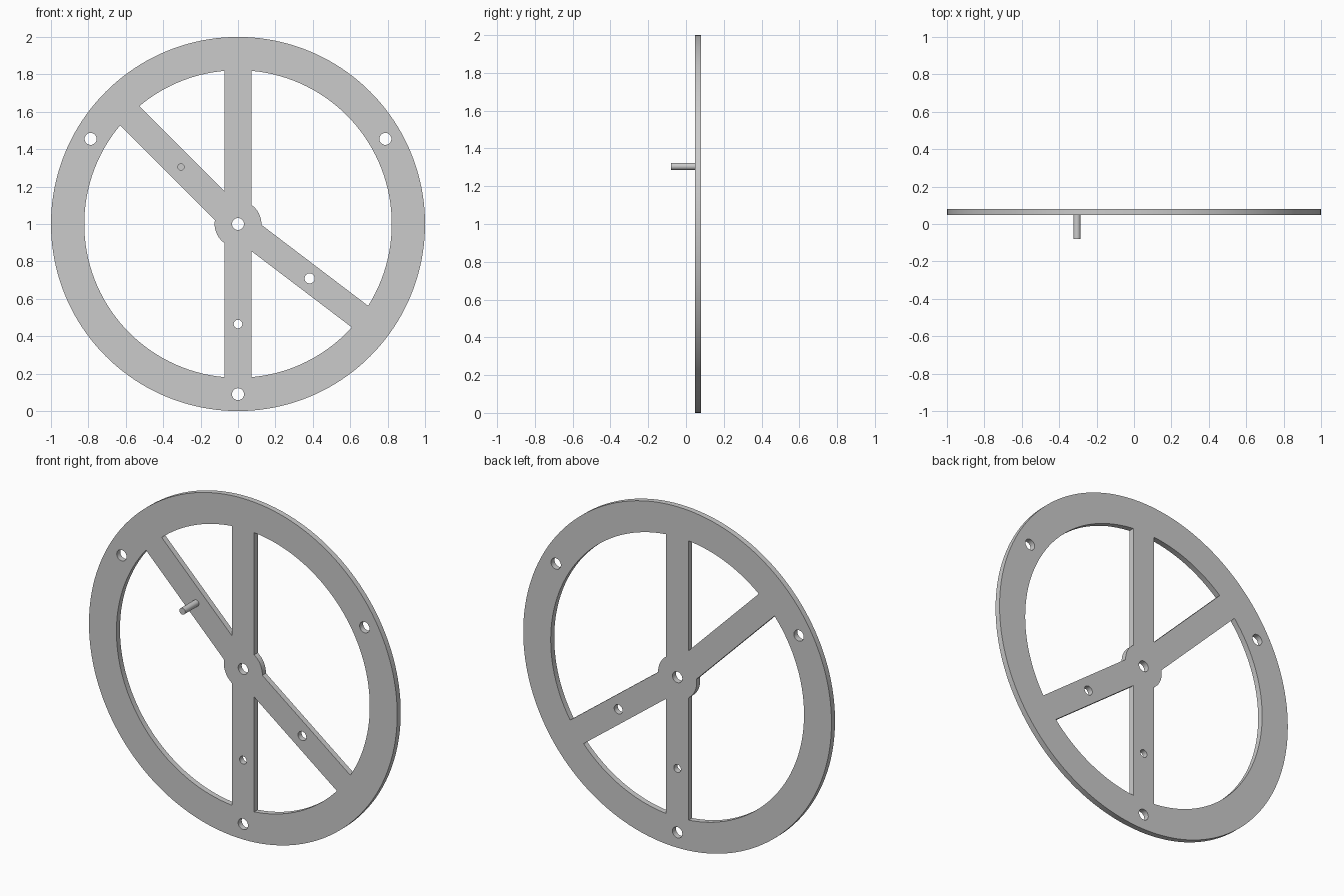
import bpy, bmesh
from math import sin, cos, asin, radians, pi

if "Cube" in bpy.data.objects:
    bpy.data.objects.remove(bpy.data.objects["Cube"])

RIM_IN, HUB, HALF = 0.822, 0.125, 0.0722      # inner rim radius, hub radius, half spoke width
FRONT, BACK = 0.047, 0.08                     # plate faces in y
SPOKES = [90, 135, 270, 322.8]                # spoke directions in degrees


def polar(r, a):
    return (r * cos(a), r * sin(a))


def arc(r, a, b, n):
    return [polar(r, a + (b - a) * i / n) for i in range(n + 1)]


def circle(r, x=0.0, y=0.0, n=32):
    return [(x + r * cos(2 * pi * i / n), y + r * sin(2 * pi * i / n)) for i in range(n)]


def window(a, b):
    """Opening between two neighbouring spokes, bounded by rim and hub."""
    o, h = asin(HALF / RIM_IN), asin(HALF / HUB)
    pts = arc(RIM_IN, a + o, b - o, max(8, int((b - a) * 20)))
    if b - a > 2 * h:
        return pts + arc(HUB, b - h, a + h, 16)
    return pts + [polar(HALF / sin((b - a) / 2), (a + b) / 2)]


# Wheel outline: outer circle, windows between spokes, drilled holes
loops = [circle(1.0, n=160)]
for a, b in zip(SPOKES, SPOKES[1:] + [SPOKES[0] + 360]):
    loops.append(window(radians(a), radians(b)))
loops.append(circle(0.032))                               # axle hole
loops += [circle(0.032, *polar(0.91, radians(d))) for d in (30, 150, 270)]  # rim holes
loops.append(circle(0.023, 0, -0.535))                    # lower spoke hole
loops.append(circle(0.027, *polar(0.481, radians(322.8))))  # right spoke hole

curve = bpy.data.curves.new("spoked_wheel", 'CURVE')
curve.dimensions = '2D'
curve.fill_mode = 'BOTH'
curve.extrude = (BACK - FRONT) / 2
for pts in loops:
    s = curve.splines.new('POLY')
    s.points.add(len(pts) - 1)
    for p, (x, y) in zip(s.points, pts):
        p.co = (x, y, 0, 1)
    s.use_cyclic_u = True
wheel = bpy.data.objects.new("spoked_wheel", curve)
bpy.context.collection.objects.link(wheel)
wheel.location = (0, (FRONT + BACK) / 2, 1)
wheel.rotation_euler = (pi / 2, 0, 0)
bpy.context.view_layer.objects.active = wheel
wheel.select_set(True)
bpy.ops.object.convert(target='MESH')
wheel = bpy.context.object

# Weld faces to side walls and tidy normals
bm = bmesh.new()
bm.from_mesh(wheel.data)
bmesh.ops.remove_doubles(bm, verts=bm.verts, dist=1e-5)
bmesh.ops.recalc_face_normals(bm, faces=bm.faces)
bm.to_mesh(wheel.data)
bm.free()
bpy.ops.object.shade_smooth_by_angle(angle=radians(30))

# Handle pin on the upper left spoke
bpy.ops.mesh.primitive_cylinder_add(vertices=32, radius=0.019, depth=FRONT + 0.08,
                                    location=(-0.305, (FRONT - 0.08) / 2, 1.305),
                                    rotation=(pi / 2, 0, 0))
bpy.context.object.name = "handle_pin"
bpy.ops.object.shade_smooth_by_angle(angle=radians(30))
